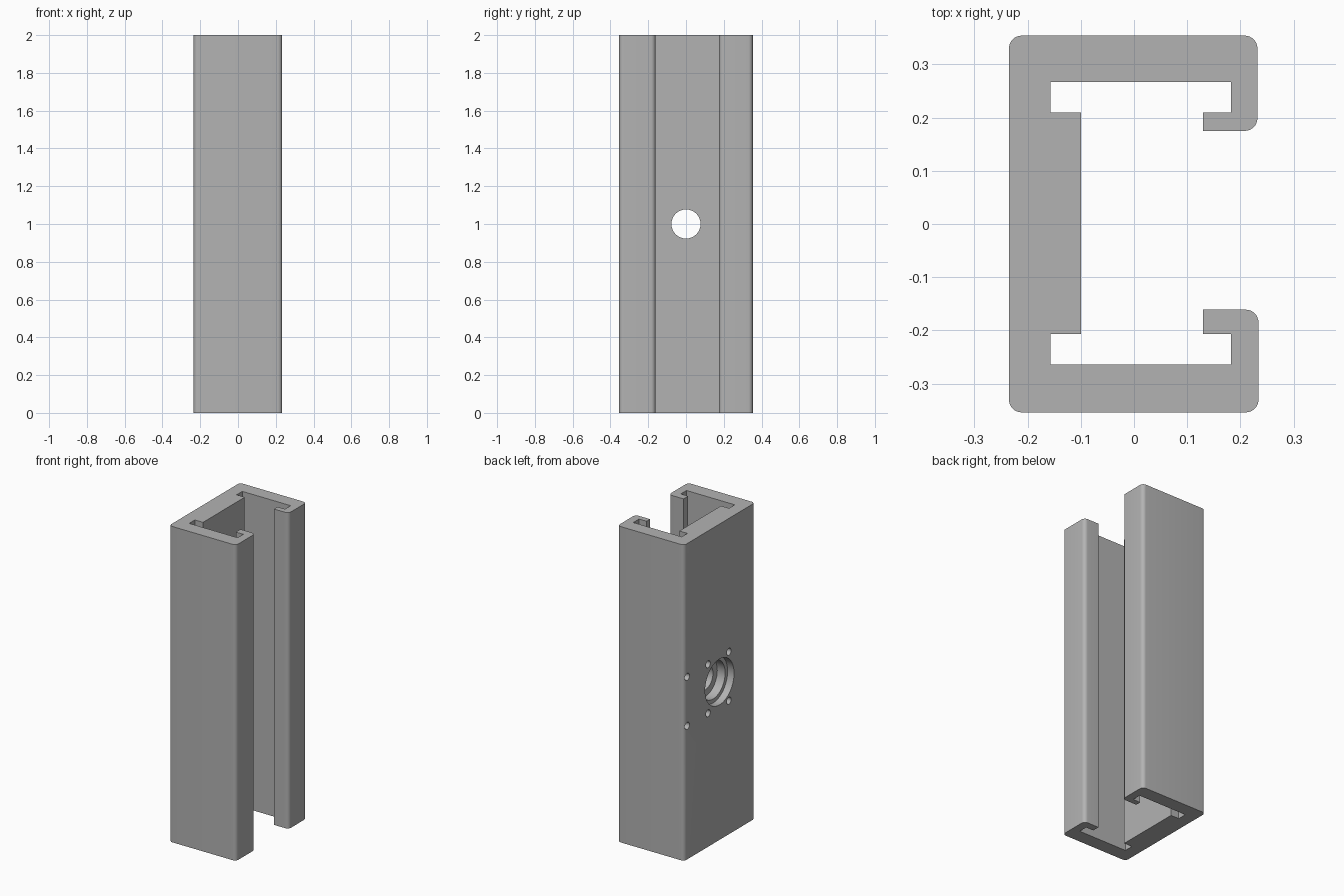
import bpy, bmesh, math
from mathutils import Vector, Matrix

cube = bpy.data.objects.get("Cube")
if cube:
    bpy.data.objects.remove(cube, do_unlink=True)

LENGTH, BACK, ROUND = 2.0, -0.235, 0.024

# Material
grey = bpy.data.materials.new("satin_grey")
grey.use_nodes = True
colour = (0.45, 0.45, 0.45, 1)
grey.diffuse_color = colour
grey.node_tree.nodes["Principled BSDF"].inputs["Base Color"].default_value = colour


def to_object(bm, name):
    bmesh.ops.recalc_face_normals(bm, faces=bm.faces)
    mesh = bpy.data.meshes.new(name)
    bm.to_mesh(mesh)
    bm.free()
    mesh.materials.append(grey)
    obj = bpy.data.objects.new(name, mesh)
    bpy.context.collection.objects.link(obj)
    return obj


def round_corner(x, y, sx, sy, steps=8):
    """Arc for an outer corner pointing towards (sx, sy), listed clockwise."""
    start = math.atan2(sy, sx) + math.pi / 4
    cx, cy = x - sx * ROUND, y - sy * ROUND
    angles = [start - math.pi / 2 * i / steps for i in range(steps + 1)]
    return [(cx + ROUND * math.cos(a), cy + ROUND * math.sin(a)) for a in angles]


def lathe_cutter(name, profile, y, z, sides):
    """Solid turned about the x axis from (x, radius) pairs."""
    bm = bmesh.new()
    rings = []
    for x, r in profile:
        rings.append([bm.verts.new((x, y + r * math.cos(2 * math.pi * i / sides),
                                    z + r * math.sin(2 * math.pi * i / sides)))
                      for i in range(sides)])
    for a, b in zip(rings, rings[1:]):
        for i in range(sides):
            j = (i + 1) % sides
            bm.faces.new((a[i], a[j], b[j], b[i]))
    bm.faces.new(rings[0])
    bm.faces.new(rings[-1])
    cutter = to_object(bm, name)
    cutter.hide_render = True
    return cutter


# Channel cross-section, clockwise: outside, upper lip, slots, thick back web, lower lip
outline = round_corner(BACK, 0.354, -1, 1) + round_corner(0.232, 0.354, 1, 1)
outline += round_corner(0.232, 0.175, 1, -1)
outline += [(0.13, 0.175), (0.13, 0.21), (0.182, 0.21), (0.182, 0.267),
            (-0.157, 0.267), (-0.157, 0.21), (-0.1, 0.21),
            (-0.1, -0.207), (-0.157, -0.207), (-0.157, -0.264),
            (0.182, -0.264), (0.182, -0.207), (0.13, -0.207), (0.13, -0.161)]
outline += round_corner(0.234, -0.161, 1, 1) + round_corner(0.234, -0.354, 1, -1)
outline += round_corner(BACK, -0.354, -1, -1)

bm = bmesh.new()
base = bm.faces.new([bm.verts.new((x, y, 0)) for x, y in outline])
top = bmesh.ops.extrude_face_region(bm, geom=[base])["geom"]
bmesh.ops.translate(bm, vec=(0, 0, LENGTH),
                    verts=[v for v in top if isinstance(v, bmesh.types.BMVert)])
channel = to_object(bm, "slotted_channel")

# Stepped bore through the back web
outside = BACK - 0.05
cutters = [lathe_cutter("stepped_bore_cutter",
                        [(outside, 0.145), (BACK + 0.045, 0.145),
                         (BACK + 0.045, 0.12), (BACK + 0.1, 0.12),
                         (BACK + 0.1, 0.077), (0.0, 0.077)], 0, LENGTH / 2, 64)]

# Two rows of blind screw holes
for y in (0.322, 0.114, -0.094):
    for side in (-1, 1):
        cutters.append(lathe_cutter("screw_hole_cutter",
                                    [(outside, 0.022), (BACK + 0.07, 0.022)],
                                    y, LENGTH / 2 + side * 0.155, 24))

# Cut the holes
bpy.ops.object.select_all(action="DESELECT")
bpy.context.view_layer.objects.active = channel
channel.select_set(True)
for cutter in cutters:
    cut = channel.modifiers.new("hole", "BOOLEAN")
    cut.operation, cut.solver, cut.object = "DIFFERENCE", "EXACT", cutter
    bpy.ops.object.modifier_apply(modifier=cut.name)
    bpy.data.objects.remove(cutter, do_unlink=True)

bpy.ops.object.shade_smooth_by_angle(angle=math.radians(30))
